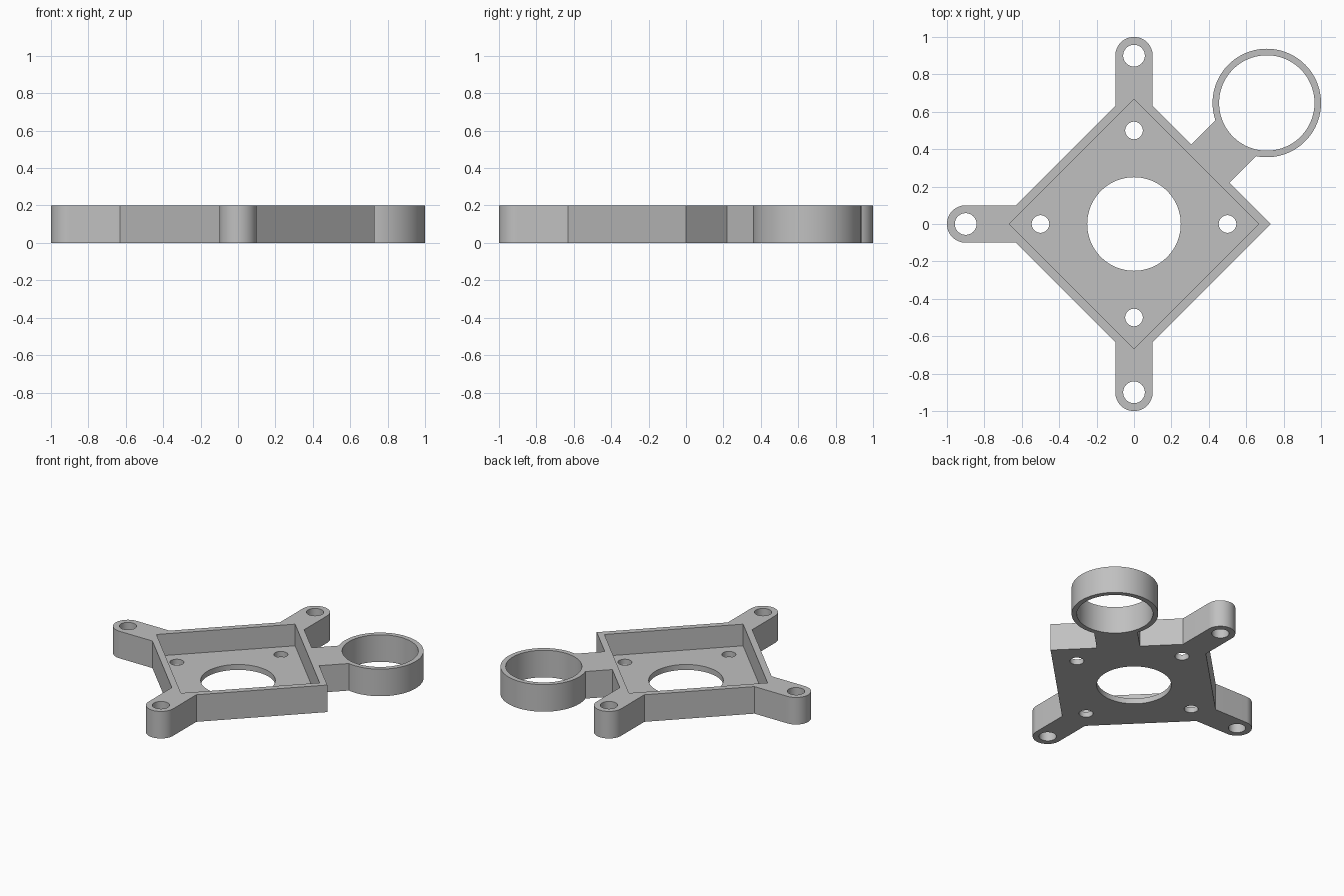
import bpy
import bmesh
from math import pi, cos, sin
from mathutils import Vector, Matrix

default = bpy.data.objects.get("Cube")
if default:
    bpy.data.objects.remove(default, do_unlink=True)

HEIGHT, FLOOR = 0.2, 0.04
RING = Vector((0.71, 0.647))

grey = bpy.data.materials.new("plain grey")
grey.use_nodes = True
colour = (0.53, 0.53, 0.53, 1)
grey.diffuse_color = colour
grey.node_tree.nodes["Principled BSDF"].inputs["Base Color"].default_value = colour


def arc(centre, radius, start=0.0, sweep=2 * pi, steps=96):
    """Points along an arc; a full turn leaves out the repeated end point."""
    count = steps if sweep >= 2 * pi else steps + 1
    return [Vector((centre[0] + radius * cos(start + sweep * i / steps),
                    centre[1] + radius * sin(start + sweep * i / steps)))
            for i in range(count)]


def prism(name, outline, bottom=0.0, top=HEIGHT):
    """Extrude a counter-clockwise outline straight up."""
    bm = bmesh.new()
    face = bm.faces.new([bm.verts.new((p[0], p[1], bottom)) for p in outline])
    extruded = bmesh.ops.extrude_face_region(bm, geom=[face])["geom"]
    bmesh.ops.translate(bm, vec=(0, 0, top - bottom),
                        verts=[v for v in extruded if isinstance(v, bmesh.types.BMVert)])
    bmesh.ops.recalc_face_normals(bm, faces=bm.faces)
    mesh = bpy.data.meshes.new(name)
    bm.to_mesh(mesh)
    bm.free()
    obj = bpy.data.objects.new(name, mesh)
    bpy.context.collection.objects.link(obj)
    mesh.materials.append(grey)
    return obj


def combine(target, tool, operation):
    """Apply a boolean and remove the tool."""
    mod = target.modifiers.new(operation.lower(), "BOOLEAN")
    mod.operation, mod.solver, mod.object = operation, "EXACT", tool
    bpy.context.view_layer.objects.active = target
    bpy.ops.object.modifier_apply(modifier=mod.name)
    bpy.data.objects.remove(tool, do_unlink=True)


def drill(target, centre, radius, steps=64):
    cutter = prism("drill", arc(centre, radius, steps=steps), -0.1, HEIGHT + 0.1)
    combine(target, cutter, "DIFFERENCE")


def diamond(radius):
    return arc((0, 0), radius, steps=4)


# Diamond-shaped tray body
bracket = prism("mounting_bracket", diamond(0.73))

# Three rounded mounting lugs: back, left-hand side of the plan, front
lug_angles = [pi / 2, pi, 3 * pi / 2]
for angle in lug_angles:
    turn = Matrix.Rotation(angle, 2)
    lug = [Vector((0.5, -0.1))] + arc((0.9, 0), 0.1, -pi / 2, pi, 48) + [Vector((0.5, 0.1))]
    combine(bracket, prism("lug", [turn @ p for p in lug]), "UNION")

# Ring holder and the diagonal bridge that carries it
combine(bracket, prism("ring", arc(RING, 0.29, steps=128)), "UNION")
along = Vector((1, 1)).normalized()
across = Vector((-1, 1)).normalized() * 0.145
inner = Vector((0.2425, 0.1575))
outer = inner + along * 0.55
bridge = [inner - across, outer - across, outer + across, inner + across]
combine(bracket, prism("bridge", bridge), "UNION")
drill(bracket, RING, 0.255, 128)

# Recess, central opening and screw holes
combine(bracket, prism("recess", diamond(0.667), FLOOR, HEIGHT + 0.1), "DIFFERENCE")
drill(bracket, (0, 0), 0.25, 96)
for i in range(4):
    drill(bracket, (0.5 * cos(i * pi / 2), 0.5 * sin(i * pi / 2)), 0.047)
for angle in lug_angles:
    drill(bracket, (0.9 * cos(angle), 0.9 * sin(angle)), 0.058)

# Smooth round walls with crisp edges
bpy.ops.object.select_all(action="DESELECT")
bracket.select_set(True)
bpy.context.view_layer.objects.active = bracket
bpy.ops.object.shade_smooth_by_angle(angle=pi / 6)
